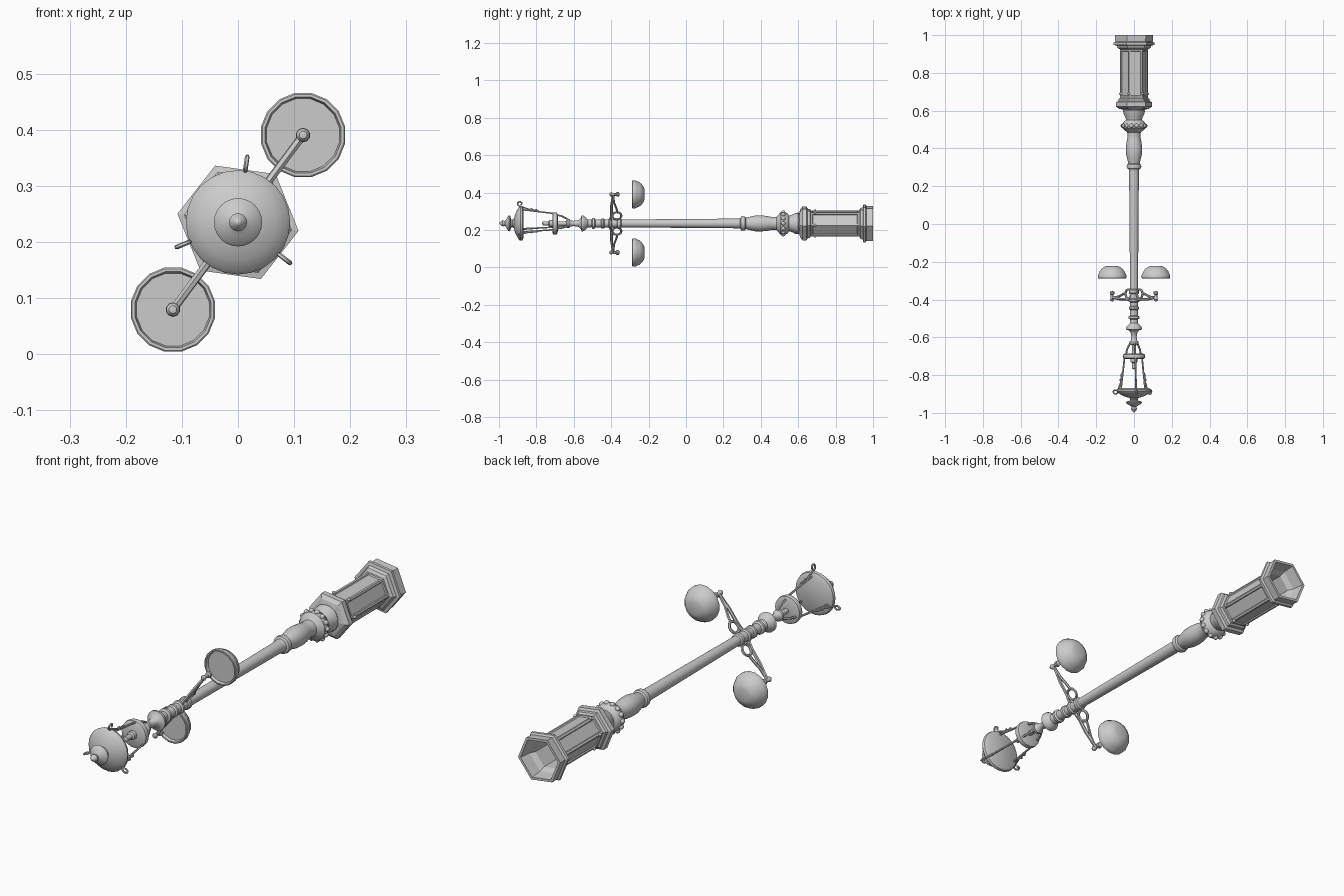
import bpy, bmesh, math
from mathutils import Vector

if "Cube" in bpy.data.objects:
    bpy.data.objects.remove(bpy.data.objects["Cube"])

CZ = 0.235                      # height of the lamp axis, which runs along y
HEX = math.radians(-8)          # direction of a corner of the hexagonal base
ARM = math.radians(53.3)        # direction of the upper side arm
HOOKS = [math.radians(a) for a in (82, 202, 322)]


def pt(r, a, y):
    return Vector((r * math.cos(a), y, CZ + r * math.sin(a)))


def finish(bm, name, angle=35):
    bmesh.ops.recalc_face_normals(bm, faces=bm.faces)
    me = bpy.data.meshes.new(name)
    bm.to_mesh(me)
    bm.free()
    ob = bpy.data.objects.new(name, me)
    bpy.context.collection.objects.link(ob)
    if angle:
        bpy.ops.object.select_all(action='DESELECT')
        ob.select_set(True)
        bpy.context.view_layer.objects.active = ob
        bpy.ops.object.shade_smooth_by_angle(angle=math.radians(angle))
    return ob


def lathe_bm(prof, n=24, rot=0.0, off=Vector()):
    """Spin (y, r) points around the lamp axis; r = 0 closes to a point."""
    bm = bmesh.new()
    rings = []
    for y, r in prof:
        if r == 0:
            rings.append([bm.verts.new(pt(0, 0, y) + off)])
        else:
            rings.append([bm.verts.new(pt(r, rot + 2 * math.pi * i / n, y) + off) for i in range(n)])
    for a, b in zip(rings, rings[1:]):
        for i in range(n):
            j = (i + 1) % n
            vs = [a[i % len(a)], a[j % len(a)], b[j % len(b)], b[i % len(b)]]
            bm.faces.new(list(dict.fromkeys(vs)))
    return bm


def lathe(name, prof, n=24, rot=0.0, off=Vector(), angle=35):
    return finish(lathe_bm(prof, n, rot, off), name, angle)


def tube(name, pts, r, cyclic=False):
    cu = bpy.data.curves.new(name, 'CURVE')
    cu.dimensions = '3D'
    cu.bevel_depth = r
    cu.bevel_resolution = 1
    cu.use_fill_caps = True
    sp = cu.splines.new('POLY')
    sp.points.add(len(pts) - 1)
    for p, q in zip(sp.points, pts):
        p.co = (*q, 1)
    sp.use_cyclic_u = cyclic
    ob = bpy.data.objects.new(name, cu)
    bpy.context.collection.objects.link(ob)
    bpy.ops.object.select_all(action='DESELECT')
    ob.select_set(True)
    bpy.context.view_layer.objects.active = ob
    bpy.ops.object.convert(target='MESH')
    bpy.ops.object.shade_smooth_by_angle(angle=math.radians(50))


def beads(name, count, r, y, size, rot=0.0):
    bm = bmesh.new()
    for i in range(count):
        res = bmesh.ops.create_icosphere(bm, subdivisions=2, radius=size)
        bmesh.ops.translate(bm, verts=res['verts'], vec=pt(r, rot + 2 * math.pi * i / count, y))
    finish(bm, name, 60)


# hexagonal pedestal, open underneath, with recessed panels
bm = lathe_bm([(.602, .045), (.61, .08), (.622, .097), (.645, .097), (.65, .085), (.662, .083),
               (.668, .074), (.925, .074), (.932, .088), (.945, .094), (.948, .109), (.96, .109),
               (.965, .1), (1.0, .102), (1.0, .09), (.95, .082), (.93, .068), (.67, .066)], 6, HEX)
bmesh.ops.recalc_face_normals(bm, faces=bm.faces)
panels = [f for f in bm.faces if abs(f.calc_center_median().y - .7965) < .002
          and (f.calc_center_median() - Vector((0, .7965, CZ))).length > .06]
bmesh.ops.inset_individual(bm, faces=panels, thickness=.012, depth=0)
bmesh.ops.inset_individual(bm, faces=panels, thickness=.004, depth=-.005)
finish(bm, "pedestal", 0)
beads("pedestal_studs", 6, .074, .69, .007, HEX)

# turned lower column
lathe("lower_column", [(.61, .05), (.6, .058), (.585, .056), (.565, .045), (.55, .042), (.545, .052),
                       (.535, .058), (.52, .064), (.505, .06), (.495, .048), (.485, .036), (.465, .034),
                       (.45, .036), (.43, .04), (.4, .043), (.37, .042), (.34, .035), (.32, .03),
                       (.315, .037), (.305, .039), (.295, .037), (.29, .028), (.28, .026)])
beads("column_beads", 14, .06, .52, .0115)

# long shaft with collars and the cup below the lantern
lathe("shaft", [(.285, .026), (-.09, .023), (-.33, .021), (-.345, .021), (-.35, .027), (-.365, .027),
                (-.37, .022), (-.395, .022), (-.4, .028), (-.41, .028), (-.415, .021), (-.435, .021),
                (-.44, .027), (-.45, .027), (-.455, .021), (-.485, .021), (-.49, .029), (-.5, .029),
                (-.505, .02), (-.525, .022), (-.54, .036), (-.55, .042), (-.558, .042), (-.562, .03),
                (-.575, .018), (-.6, .014), (-.615, .016), (-.625, .024), (-.635, .024), (-.64, .012),
                (-.69, .01), (-.69, 0)])

# lantern floor, burner, roof and finial
lathe("lantern_floor", [(-.685, 0), (-.685, .045), (-.69, .058), (-.7, .06), (-.71, .058),
                        (-.715, .05), (-.715, 0)])
lathe("burner", [(-.71, .018), (-.73, .018), (-.735, .011), (-.765, .011), (-.77, 0)], 12)
lathe("lantern_roof", [(-.868, 0), (-.868, .078), (-.875, .09), (-.885, .093), (-.892, .088),
                       (-.905, .068), (-.915, .045), (-.92, .026), (-.928, .02), (-.935, .022),
                       (-.94, .04), (-.946, .043), (-.952, .038), (-.96, .024), (-.968, .012),
                       (-.973, .014), (-.98, .016), (-.988, .012), (-.994, .006), (-1.0, 0)])

# lantern bars, lower struts, scroll hooks and leaf ornaments
for k, a in enumerate(HOOKS):
    tube(f"lantern_bar_{k}", [pt(.053, a, -.7), pt(.074, a, -.872)], .0045)
    tube(f"lantern_strut_{k}", [pt(.02, a, -.628), pt(.03, a, -.645), pt(.04, a, -.665),
                                pt(.046, a, -.692)], .005)
    scroll = [pt(.074, a, -.835), pt(.08, a, -.85), pt(.088, a, -.872)]
    for i in range(11):
        t = math.radians(200 - 34 * i)
        s = .0145 - .0006 * i
        scroll.append(pt(.107 + s * math.cos(t), a, -.888 - s * math.sin(t)))
    tube(f"scroll_hook_{k}", scroll, .0042)
    tube(f"leaf_{k}", [pt(.064, a, -.785), pt(.074, a, -.8), pt(.071, a, -.815),
                       pt(.08, a, -.825), pt(.074, a, -.84)], .004)

# two side arms with hanging bowls
for side, a in (("upper", ARM), ("lower", ARM + math.pi)):
    ring = [pt(.051 + .024 * math.cos(t), a, -.37 + .024 * math.sin(t))
            for t in (2 * math.pi * i / 16 for i in range(16))]
    tube(side + "_arm_ring", ring, .006, True)
    tube(side + "_arm_bar", [pt(.015, a, -.405), pt(.06, a, -.398), (pt(.12, a, -.398)),
                             pt(.195, a, -.388)], .0075)
    tube(side + "_arm_brace", [pt(.072, a, -.366), pt(.1, a, -.372), pt(.14, a, -.385),
                               pt(.19, a, -.39)], .006)
    off = pt(.194, a, 0) - pt(0, 0, 0)
    lathe(side + "_arm_socket", [(-.41, 0), (-.408, .007), (-.4, .012), (-.392, .008), (-.375, .008),
                                 (-.37, .013), (-.358, .012), (-.355, 0)], 10, a, off)
    lathe(side + "_bowl", [(-.222, 0), (-.222, .028), (-.226, .04), (-.237, .056), (-.25, .067),
                           (-.265, .073), (-.27, .0765), (-.286, .0765), (-.288, .074),
                           (-.288, .069), (-.275, .066), (-.275, 0)], 16, math.pi / 16, off)
